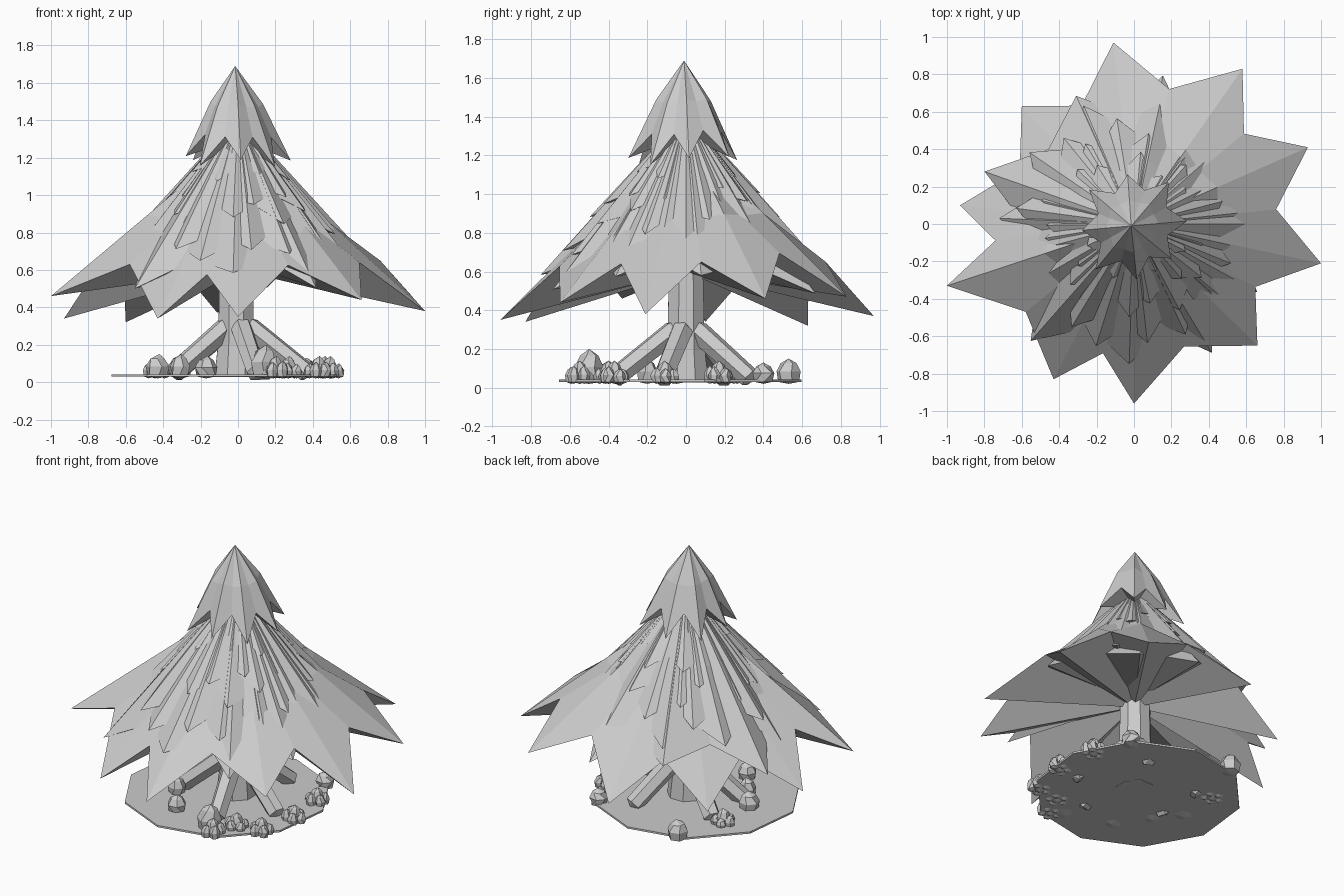
import bpy, bmesh, math, random
from mathutils import Vector

random.seed(4)
if "Cube" in bpy.data.objects:
    bpy.data.objects.remove(bpy.data.objects["Cube"])

grey = bpy.data.materials.new("plain_grey")
grey.use_nodes = True
grey.diffuse_color = (0.6, 0.6, 0.6, 1)
grey.node_tree.nodes["Principled BSDF"].inputs["Base Color"].default_value = (0.6, 0.6, 0.6, 1)


def finish(name, bm):
    bmesh.ops.recalc_face_normals(bm, faces=bm.faces)
    mesh = bpy.data.meshes.new(name)
    bm.to_mesh(mesh)
    bm.free()
    mesh.materials.append(grey)
    obj = bpy.data.objects.new(name, mesh)
    bpy.context.collection.objects.link(obj)
    return obj


def loft(bm, rings, start, end):
    """Skin equal-length rings and close both ends with a fan to a point."""
    loops = [[bm.verts.new(p) for p in ring] for ring in rings]
    n = len(loops[0])
    first, last = bm.verts.new(start), bm.verts.new(end)
    for i in range(n):
        j = (i + 1) % n
        bm.faces.new((first, loops[0][i], loops[0][j]))
        bm.faces.new((last, loops[-1][j], loops[-1][i]))
        for a, b in zip(loops, loops[1:]):
            bm.faces.new((a[i], a[j], b[j], b[i]))


def circle(center, radius, sides, turn=0.0, u=Vector((1, 0, 0)), v=Vector((0, 1, 0))):
    angles = [turn + math.tau * i / sides for i in range(sides)]
    return [Vector(center) + radius * (math.cos(a) * u + math.sin(a) * v) for a in angles]


def star_tier(name, tips, apex, valley, mid, bulge, hub):
    """Drooping star skirt: apex, bulged middle ring, pointed rim, closed underside."""
    apex = Vector(apex)
    rim, middle = [], []
    for i, tip in enumerate(tips):
        tip, nxt = Vector(tip), Vector(tips[(i + 1) % len(tips)])
        dip = (tip + nxt) / 2
        r = (math.hypot(*tip.xy) + math.hypot(*nxt.xy)) / 2 * valley[0]
        dip.xy = dip.xy.normalized() * r
        dip.z += valley[1]
        for p, lift in ((tip, bulge), (dip, bulge * 0.4)):
            rim.append(p)
            m = apex.lerp(p, mid)
            m.z += lift
            middle.append(m)
    # valley points of the middle ring are tucked in to form ridges
    for i in range(1, len(middle), 2):
        flat = (middle[i - 1] + middle[(i + 1) % len(middle)]) / 2
        middle[i].xy = flat.xy * 0.96
        middle[i].z = flat.z - 0.01
    bm = bmesh.new()
    loft(bm, [middle, rim], apex, (0, 0, hub))
    return finish(name, bm)


# Lowest, widest branches
star_tier("lower_branches", [
    (1, -.21, .38), (.93, .41, .46), (.58, .83, .47), (-.11, .97, .37), (-.6, .63, .32),
    (-.93, .1, .34), (-1, -.33, .46), (-.43, -.83, .34), (0, -.96, .35), (.66, -.65, .44)],
    (0, 0, 1.3), (0.75, 0.23), 0.48, 0.0, 0.6)

# Middle branch layers, each turned against the one below
for k, radius in enumerate((.82, .7, .61, .53, .45, .37, .3)):
    count = 10 if k < 4 else 8
    tips = []
    for i in range(count):
        a = math.tau * (i + 0.5 * (k % 2)) / count - 0.44 + k * 0.13 + random.uniform(-.12, .12)
        r = radius * random.uniform(.9, 1.06)
        tips.append((r * math.cos(a), r * math.sin(a), 1.43 - 1.12 * r + random.uniform(-.03, .01)))
    star_tier("branch_layer_%d" % (k + 1), tips, (0, 0, 1.42), (0.76, 0.1 * radius + .03),
              0.5, 0.0, 1.5 - 1.05 * radius)

# Pointed crown
crown = []
for i in range(8):
    a = math.tau * i / 8 + math.radians(-85)
    r = random.uniform(.27, .31)
    crown.append((r * math.cos(a) - .01, r * math.sin(a) - .01, 1.18 + random.uniform(-.03, .04)))
star_tier("crown", crown, (-.015, -.01, 1.69), (0.68, 0.14), 0.5, 0.05, 1.3)

# Ground disc
bm = bmesh.new()
loft(bm, [circle((-.06, -.03, z), .63, 10, .2) for z in (.03, .042)],
     (-.06, -.03, .03), (-.06, -.03, .042))
finish("ground_disc", bm)

# Trunk
bm = bmesh.new()
loft(bm, [circle((-.01, 0, z), r, 8, .4) for z, r in ((.028, .125), (.2, .105), (.8, .09))],
     (-.01, 0, .028), (-.01, 0, .8))
finish("trunk", bm)

# Slanted prop roots
for k, (x, y) in enumerate(((.37, -.12), (.155, .33), (-.34, .21), (-.34, -.12), (.1, -.37))):
    out = Vector((x, y, 0)).normalized()
    side = Vector((-out.y, out.x, 0))
    foot, top = Vector((x, y, .05)), out * .07 + Vector((0, 0, .29))
    normal = (top - foot).normalized().cross(side)
    bm = bmesh.new()
    loft(bm, [circle(foot, .055, 6, 0, side, normal), circle(top, .06, 6, 0, side, normal)],
         foot - (top - foot).normalized() * .025, top + Vector((0, 0, .06)) - out * .03)
    finish("root_%d" % (k + 1), bm)


def add_stone(bm, x, y, radius, height):
    rings = [circle((x, y, .03 + height * h), radius * s, 6, random.random())
             for h, s in ((0, .85), (.45, 1), (.8, .65))]
    loft(bm, rings, (x, y, .02), (x + radius * .15, y, .03 + height))


# Single stones
for k, (x, y, r, h) in enumerate(((.14, -.5, .075, .17), (-.31, .53, .065, .12), (-.17, -.4, .06, .11),
                                  (-.43, -.05, .065, .12), (-.31, -.2, .055, .12), (.36, .4, .06, .1))):
    bm = bmesh.new()
    add_stone(bm, x, y, r, h)
    finish("stone_%d" % (k + 1), bm)

# Clusters of small stones
for k, (x, y) in enumerate(((.27, -.4), (.43, -.37), (.49, -.11), (.46, .17), (-.43, .22), (.2, -.55))):
    bm = bmesh.new()
    add_stone(bm, x, y, .045, .11)
    for p in circle((x, y, 0), .047, 5, random.random()):
        add_stone(bm, p.x, p.y, .032, random.uniform(.06, .085))
    finish("stone_cluster_%d" % (k + 1), bm)
